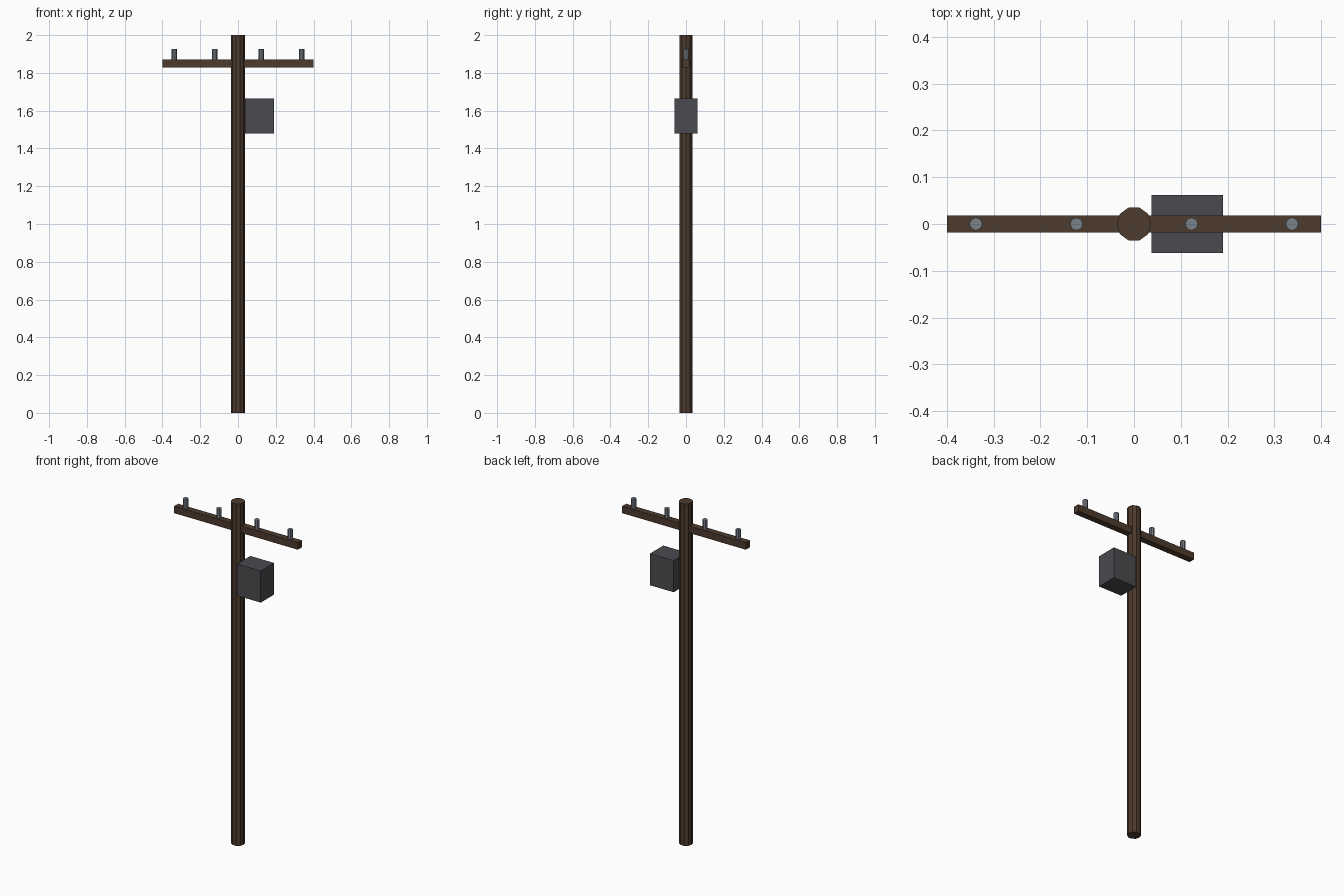
import bpy, math

if "Cube" in bpy.data.objects:
    bpy.data.objects.remove(bpy.data.objects["Cube"])


def material(name, rgb):
    m = bpy.data.materials.new(name)
    m.diffuse_color = (*rgb, 1)
    m.use_nodes = True
    m.node_tree.nodes["Principled BSDF"].inputs["Base Color"].default_value = m.diffuse_color
    return m


wood = material("dark_wood", (0.075, 0.043, 0.026))
metal = material("dark_metal", (0.07, 0.07, 0.08))
ceramic = material("grey_ceramic", (0.19, 0.22, 0.25))


def box(name, lo, hi, mat):
    centre = [(a + b) / 2 for a, b in zip(lo, hi)]
    bpy.ops.mesh.primitive_cube_add(size=1, location=centre)
    o = bpy.context.object
    o.name = name
    o.scale = [b - a for a, b in zip(lo, hi)]
    bpy.ops.object.transform_apply(location=False, rotation=False, scale=True)
    o.data.materials.append(mat)


def post(name, sides, radius, x, z0, z1, mat):
    bpy.ops.mesh.primitive_cylinder_add(
        vertices=sides, radius=radius, depth=z1 - z0,
        location=(x, 0, (z0 + z1) / 2), rotation=(0, 0, math.pi / 2))
    o = bpy.context.object
    o.name = name
    o.data.materials.append(mat)


# Pole and crossarm
post("pole", 10, 0.037, 0, 0, 2, wood)
box("crossarm", (-0.4, -0.0185, 1.829), (0.4, 0.0185, 1.87), wood)

# Insulators along the crossarm
for i, x in enumerate((-0.338, -0.123, 0.123, 0.338)):
    post(f"insulator_{i + 1}", 8, 0.014, x, 1.865, 1.926, ceramic)

# Transformer box hung on the side of the pole
box("transformer_box", (0.037, -0.0615, 1.48), (0.19, 0.0615, 1.665), metal)
